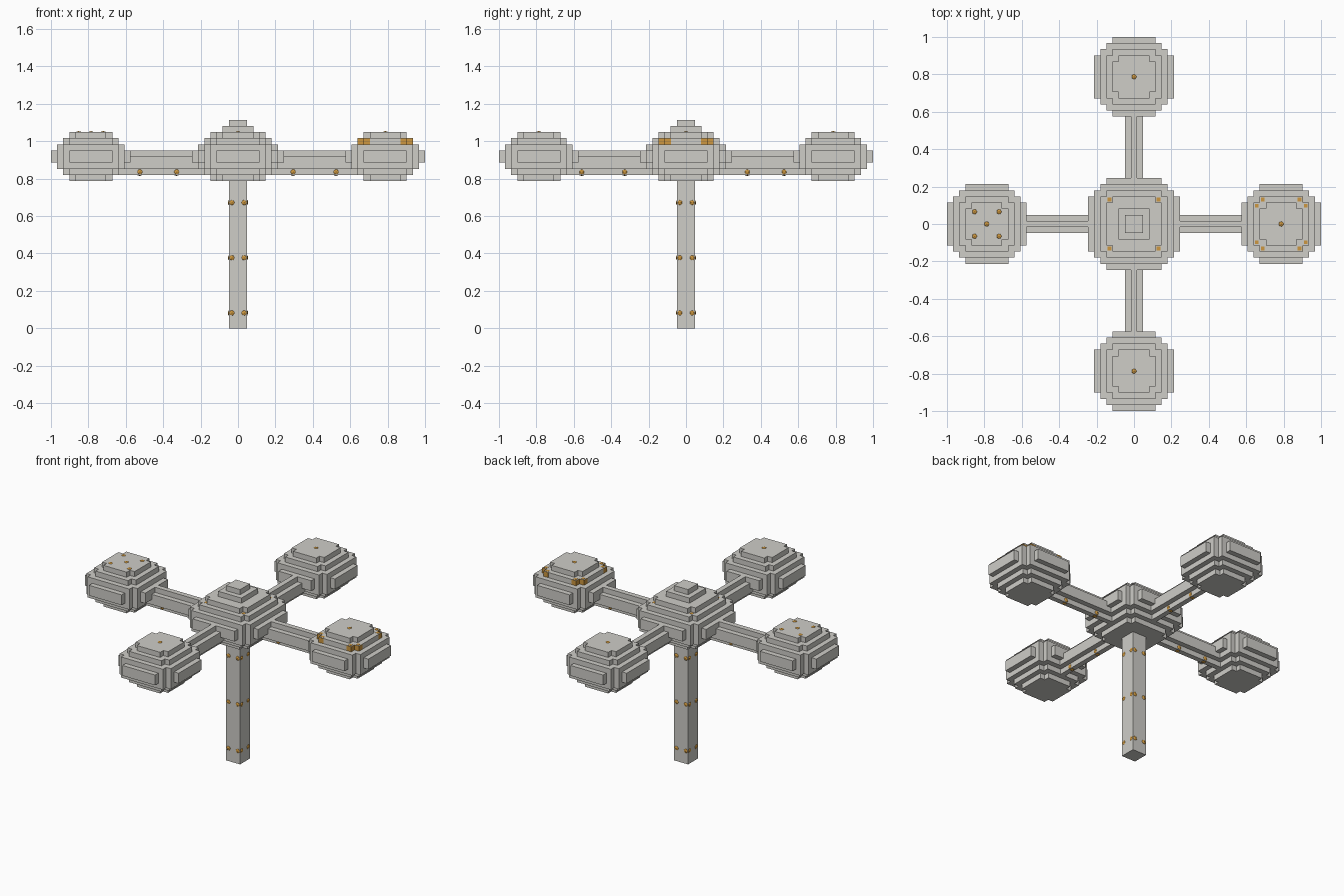
import bpy
import bmesh
from mathutils import Matrix, Vector

if "Cube" in bpy.data.objects:
    bpy.data.objects.remove(bpy.data.objects["Cube"], do_unlink=True)

U = 2 / 61        # edge length of one block
REACH = 24        # blocks from hub centre to pod centre
SIGNS = [(x, y) for x in (-1, 1) for y in (-1, 1)]


def material(name, rgb):
    m = bpy.data.materials.new(name)
    m.use_nodes = True
    m.diffuse_color = (*rgb, 1)
    m.node_tree.nodes["Principled BSDF"].inputs["Base Color"].default_value = (*rgb, 1)
    return m


GREY = material("light stone grey", (0.62, 0.61, 0.575))
AMBER = material("amber", (0.61, 0.31, 0.05))


def finish(name, bm, mat):
    bmesh.ops.recalc_face_normals(bm, faces=bm.faces)
    bmesh.ops.scale(bm, vec=(U, U, U), verts=bm.verts)
    mesh = bpy.data.meshes.new(name)
    bm.to_mesh(mesh)
    bm.free()
    mesh.materials.append(mat)
    obj = bpy.data.objects.new(name, mesh)
    bpy.context.collection.objects.link(obj)
    return obj


def box(bm, lo, hi):
    lo, hi = Vector(lo), Vector(hi)
    mat = Matrix.Translation((lo + hi) / 2) @ Matrix.Diagonal((*(hi - lo), 1))
    bmesh.ops.create_cube(bm, size=1, matrix=mat)


def stepped_outline(m, s):
    """Square of half width m whose corners are cut in steps where |x| + |y| > s."""
    quarter = []
    for a in range(m, s - m - 1, -1):
        b = s - a
        quarter.append((a + 0.5, b + 0.5))
        if a > s - m:
            quarter.append((a - 0.5, b + 0.5))
    points = []
    for _ in range(4):
        points += quarter
        quarter = [(-y, x) for x, y in quarter]
    return points


def stepped_stack(name, layers, cx=0, cy=0):
    """Stack of stepped slabs, each given as bottom, top, half width, corner sum."""
    bm = bmesh.new()
    for z0, z1, m, s in layers:
        verts = [bm.verts.new((cx + x, cy + y, z0)) for x, y in stepped_outline(m, s)]
        face = bm.faces.new(verts)
        out = bmesh.ops.extrude_face_region(bm, geom=[face], use_keep_orig=True)
        top = [v for v in out["geom"] if isinstance(v, bmesh.types.BMVert)]
        bmesh.ops.translate(bm, vec=(0, 0, z1 - z0), verts=top)
    return finish(name, bm, GREY)


def round_lights(name, cells):
    """Balls inside grey blocks, showing as small round domes on open faces."""
    bm = bmesh.new()
    for c in cells:
        bmesh.ops.create_icosphere(bm, subdivisions=2, radius=0.66,
                                   matrix=Matrix.Translation(c))
    return finish(name, bm, AMBER)


# Post
bm = bmesh.new()
box(bm, (-1.5, -1.5, 0), (1.5, 1.5, 24))
finish("post", bm, GREY)
round_lights("post_lights", [(x, y, z) for x, y in SIGNS for z in (2.5, 11.5, 20.5)])

# Hub with its stepped cap
stepped_stack("hub", [(24, 25, 4, 7), (25, 26, 5, 9), (26, 27, 6, 11),
                      (27, 29, 7, 11), (29, 30, 6, 11), (30, 31, 5, 9),
                      (31, 32, 4, 7), (32, 33, 2, 4), (33, 34, 1, 2)])

# Four arms and pods
POD = [(24, 25, 3, 5), (25, 26, 4, 7), (26, 27, 5, 9), (27, 29, 6, 9),
       (29, 30, 5, 9), (30, 31, 4, 7), (31, 32, 3, 5)]
SIDES = {"left": (1, 0), "right": (-1, 0), "front": (0, -1), "back": (0, 1)}
for side, (dx, dy) in SIDES.items():
    stepped_stack(side + "_pod", POD, dx * REACH, dy * REACH)
    bm = bmesh.new()
    for half, z0, z1 in ((0.5, 25, 26), (1.5, 26, 28), (0.5, 28, 29)):
        start = Vector((dx * 4.5, dy * 4.5))
        end = Vector((dx * 20.5, dy * 20.5))
        across = Vector((abs(dy), abs(dx))) * half
        lo = [min(a, b) - c for a, b, c in zip(start, end, across)]
        hi = [max(a, b) + c for a, b, c in zip(start, end, across)]
        box(bm, (*lo, z0), (*hi, z1))
    finish(side + "_arm", bm, GREY)

# Lights under the arms and on top of the pods
round_lights("arm_lights", [(x, 0, 25.5) for x in (-16, -10, 9, 16)]
             + [(0, y, 25.5) for y in (-17, -10, 10, 16)])
round_lights("pod_top_lights", [(dx * REACH, dy * REACH, 31.5) for dx, dy in SIDES.values()]
             + [(2 * x - REACH, 2 * y, 31.5) for x, y in SIGNS])

# Corner lights of the left pod: coloured sides with a small stud on top
bm = bmesh.new()
for sx, sy in SIGNS:
    for a, b in ((3, 4), (4, 3)):
        x, y = REACH + sx * a, sy * b
        box(bm, (x - 0.52, y - 0.52, 30), (x + 0.52, y + 0.52, 30.98))
        box(bm, (x - 0.3, y - 0.3, 30.5), (x + 0.3, y + 0.3, 31.03))
finish("pod_corner_lights", bm, AMBER)

# Small studs on the hub shoulders
bm = bmesh.new()
for x, y in SIGNS:
    box(bm, (4 * x - 0.3, 4 * y - 0.3, 30.5), (4 * x + 0.3, 4 * y + 0.3, 31.03))
finish("hub_studs", bm, AMBER)
